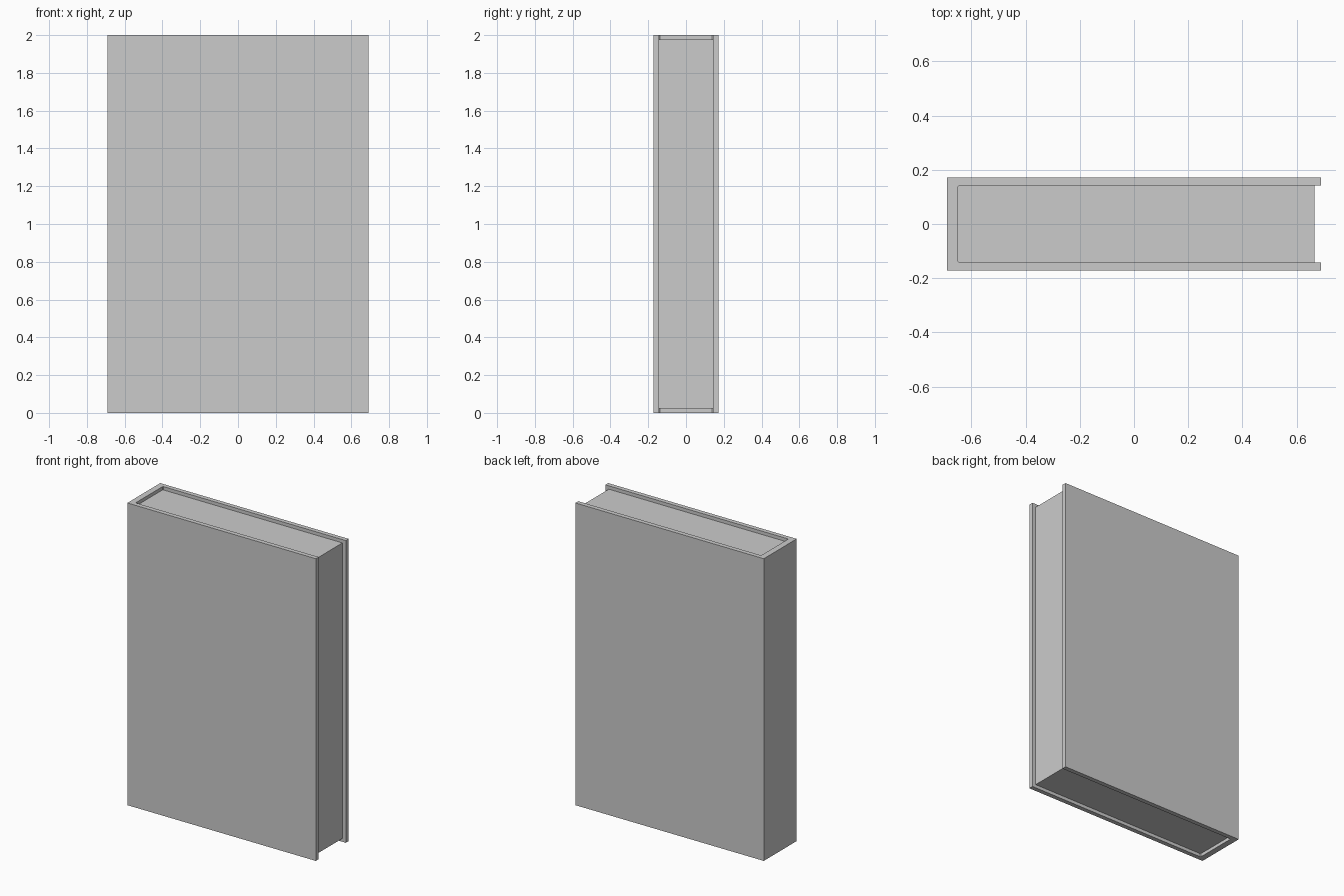
import bpy
import bmesh

if "Cube" in bpy.data.objects:
    bpy.data.objects.remove(bpy.data.objects["Cube"])

HEIGHT = 2.0
HALF_X, HALF_Y = 0.69, 0.172      # outside of the cover
SPINE_IN, BOARD_IN = -0.65, 0.142  # inner faces of spine and boards
PAGE_X = 0.665                     # fore edge of the pages
INSET = 0.022                      # pages sit below the cover edges
CHAMFER = 0.005                    # small cut in the inner spine corners


def extrude_profile(name, points, z0, z1):
    """Extrude a counter-clockwise XY outline from z0 to z1."""
    bm = bmesh.new()
    face = bm.faces.new([bm.verts.new((x, y, z0)) for x, y in points])
    result = bmesh.ops.extrude_face_region(bm, geom=[face], use_keep_orig=True)
    top = [v for v in result["geom"] if isinstance(v, bmesh.types.BMVert)]
    bmesh.ops.translate(bm, verts=top, vec=(0, 0, z1 - z0))
    bmesh.ops.recalc_face_normals(bm, faces=bm.faces)
    mesh = bpy.data.meshes.new(name)
    bm.to_mesh(mesh)
    bm.free()
    obj = bpy.data.objects.new(name, mesh)
    bpy.context.collection.objects.link(obj)
    return obj


def mirrored(half):
    """Complete an outline whose upper half is given, mirrored across y = 0."""
    return half + [(x, -y) for x, y in reversed(half)]


# Inner spine corner, shared by cover and pages
corner = [(SPINE_IN + CHAMFER, BOARD_IN), (SPINE_IN, BOARD_IN - CHAMFER)]

# Cover: two boards joined by the spine, a U-shaped section
cover_inner = mirrored([(HALF_X, BOARD_IN)] + corner)
cover_outer = [(HALF_X, -HALF_Y), (-HALF_X, -HALF_Y),
               (-HALF_X, HALF_Y), (HALF_X, HALF_Y)]
extrude_profile("cover", cover_inner + cover_outer, 0, HEIGHT)

# Page block, recessed at the top, bottom and fore edge
pages = mirrored([(PAGE_X, BOARD_IN)] + corner)
extrude_profile("pages", pages, INSET, HEIGHT - INSET)
